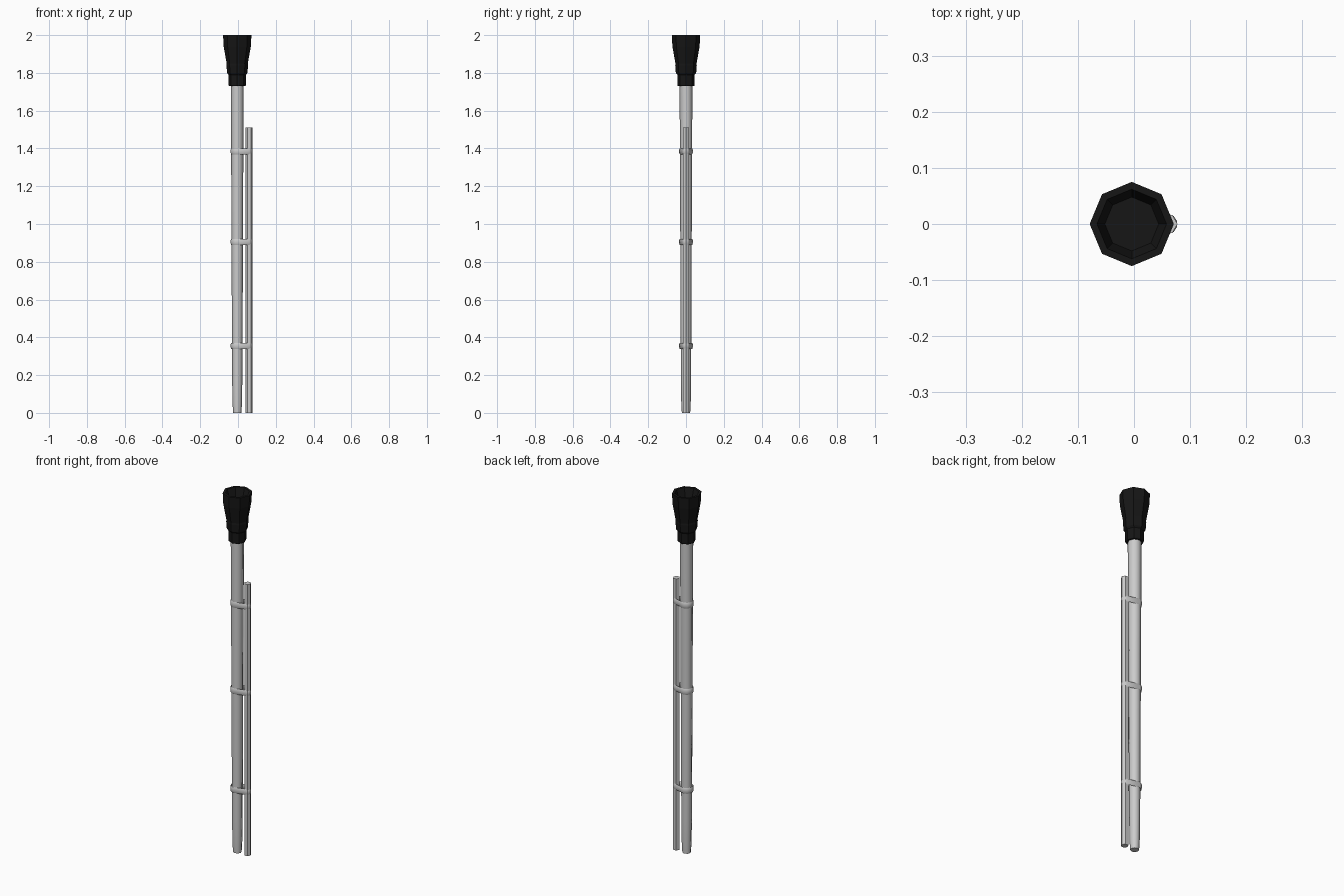
import bpy, bmesh
from math import cos, sin, pi, radians

if "Cube" in bpy.data.objects:
    bpy.data.objects.remove(bpy.data.objects["Cube"])

CX, TX = -0.004, 0.059      # centres of the main pole and the side rod


def finish(name, bm, angle=None):
    bmesh.ops.recalc_face_normals(bm, faces=bm.faces)
    me = bpy.data.meshes.new(name)
    bm.to_mesh(me)
    bm.free()
    ob = bpy.data.objects.new(name, me)
    bpy.context.collection.objects.link(ob)
    if angle:
        bpy.ops.object.select_all(action='DESELECT')
        ob.select_set(True)
        bpy.context.view_layer.objects.active = ob
        bpy.ops.object.shade_smooth_by_angle(angle=radians(angle))
    return ob


def loft(rings, caps=True, loop=False):
    """Skin a stack of equal-length point rings."""
    bm = bmesh.new()
    vs = [[bm.verts.new(p) for p in r] for r in rings]
    n = len(vs[0])
    pairs = list(zip(vs, vs[1:])) + ([(vs[-1], vs[0])] if loop else [])
    for a, b in pairs:
        for i in range(n):
            j = (i + 1) % n
            bm.faces.new((a[i], a[j], b[j], b[i]))
    if caps:
        bm.faces.new(vs[0])
        bm.faces.new(vs[-1])
    return bm


def lathe(name, profile, sides, cx, angle=None):
    rings = [[(cx + r * cos(2 * pi * i / sides), r * sin(2 * pi * i / sides), z)
              for i in range(sides)] for r, z in profile]
    return finish(name, loft(rings), angle)


# main pole, tapering near the foot
lathe("pole", [(0.022, 0), (0.025, 0.05), (0.027, 0.18), (0.029, 0.6),
               (0.031, 1.1), (0.034, 1.75)], 8, CX, 50)

# thin side rod
lathe("side_rod", [(0.0185, 0), (0.0185, 1.51)], 6, TX)

# stepped black cup with a recessed top
cup = lathe("torch_cup", [(0.043, 1.73), (0.046, 1.735), (0.046, 1.79), (0.054, 1.80),
                          (0.057, 1.84), (0.056, 1.85), (0.072, 1.94), (0.075, 2.0),
                          (0.062, 2.0), (0.048, 1.95)], 8, CX)
black = bpy.data.materials.new("black")
black.diffuse_color = (0.008, 0.008, 0.008, 1)
black.use_nodes = True
black.node_tree.nodes["Principled BSDF"].inputs["Base Color"].default_value = black.diffuse_color
cup.data.materials.append(black)


# rounded straps binding pole and rod together
def strap_ring(offset, z):
    pts = []
    for cx, r, a0 in ((CX, 0.032, 95), (TX, 0.0145, -85)):
        for k in range(6):
            a = radians(a0 + k * 170 / 5)
            pts.append((cx + (r + offset) * cos(a), (r + offset) * sin(a), z))
    return pts


for name, z in (("lower_strap", 0.355), ("middle_strap", 0.905), ("upper_strap", 1.385)):
    section = [(-0.004, -0.011), (0.001, -0.016), (0.004, -0.009),
               (0.004, 0.009), (0.001, 0.016), (-0.004, 0.011)]
    finish(name, loft([strap_ring(o, z + h) for o, h in section], False, True), 50)
